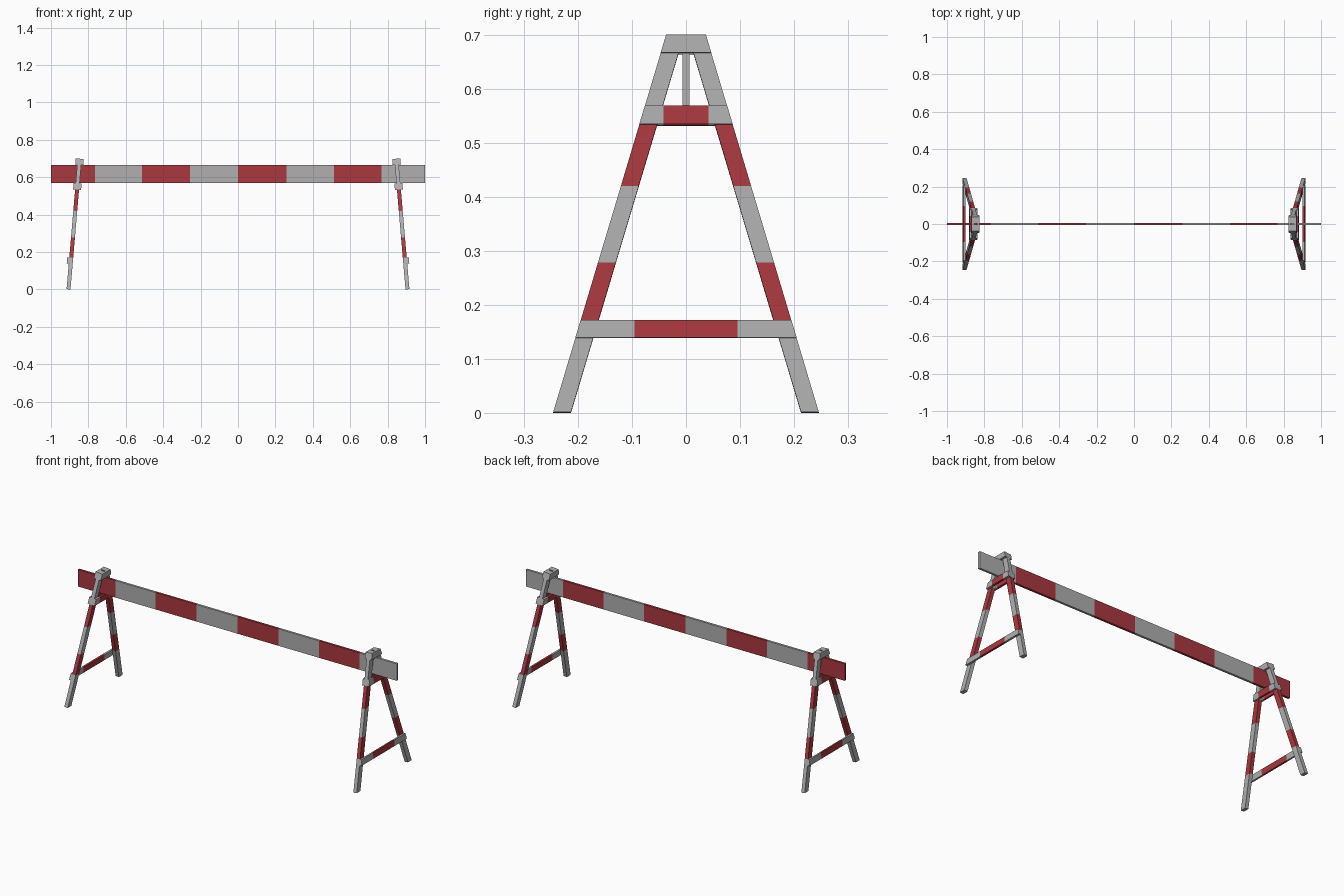
import bpy, bmesh
from math import atan2, cos
from mathutils import Matrix, Vector

cube = bpy.data.objects.get("Cube")
if cube:
    bpy.data.objects.remove(cube, do_unlink=True)


def material(name, rgb):
    mat = bpy.data.materials.new(name)
    mat.use_nodes = True
    mat.diffuse_color = (*rgb, 1)
    mat.node_tree.nodes["Principled BSDF"].inputs["Base Color"].default_value = (*rgb, 1)
    return mat


PAINTS = [material("light grey paint", (0.44, 0.43, 0.43)),
          material("red paint", (0.40, 0.04, 0.05))]

HEIGHT = 0.70
FOOT_X, TOP_X = 0.906, 0.846        # trestle centre line at floor and top
FOOT_Y, TOP_Y = 0.246, 0.037        # outer edge of a leg at floor and top
LEG_W, LEG_T, PLATE_T = 0.033, 0.021, 0.011
LEAN = atan2(FOOT_X - TOP_X, HEIGHT)


def outer(z):
    """Outer edge of the leg at height z."""
    return FOOT_Y + (TOP_Y - FOOT_Y) * z / HEIGHT


def striped_slab(name, profile, x0, x1, axis, cuts, is_red, frame=Matrix()):
    """Extrude a (y, z) profile along x, cut it into bands and paint them."""
    bm = bmesh.new()
    face = bm.faces.new([bm.verts.new((x0, y, z)) for y, z in profile])
    ext = bmesh.ops.extrude_face_region(bm, geom=[face])["geom"]
    bmesh.ops.translate(bm, vec=(x1 - x0, 0, 0),
                        verts=[g for g in ext if isinstance(g, bmesh.types.BMVert)])
    normal = Vector([float(i == axis) for i in range(3)])
    for c in cuts:
        bmesh.ops.bisect_plane(bm, geom=bm.verts[:] + bm.edges[:] + bm.faces[:],
                               plane_co=normal * c, plane_no=normal)
    for f in bm.faces:
        f.material_index = int(is_red(f.calc_center_median()[axis]))
    bm.transform(frame)
    bmesh.ops.recalc_face_normals(bm, faces=bm.faces[:])
    mesh = bpy.data.meshes.new(name)
    bm.to_mesh(mesh)
    bm.free()
    for paint in PAINTS:
        mesh.materials.append(paint)
    obj = bpy.data.objects.new(name, mesh)
    bpy.context.collection.objects.link(obj)
    return obj


def cross_plate(name, z0, z1, x0, x1, red_half, frame):
    """Plate with ends that follow the legs and a red middle."""
    profile = [(-outer(z0), z0), (outer(z0), z0), (outer(z1), z1), (-outer(z1), z1)]
    cuts = (-red_half, red_half) if red_half else ()
    striped_slab(name, profile, x0, x1, 1, cuts, lambda y: abs(y) < red_half, frame)


# Striped board through both trestles
STRIPES = (-0.765, -0.513, -0.257, 0, 0.26, 0.513, 0.767)
striped_slab("board", [(-0.0065, 0.57), (0.0065, 0.57), (0.0065, 0.666), (-0.0065, 0.666)],
             -1, 1, 0, STRIPES, lambda x: sum(x > c for c in STRIPES) % 2 == 0)

# Two leaning trestles
for side, label in ((1, "left"), (-1, "right")):
    frame = (Matrix.Scale(side, 4, (1, 0, 0)) @ Matrix.Translation((FOOT_X, 0, 0.001))
             @ Matrix.Rotation(-LEAN, 4, "Y") @ Matrix.Scale(1 / cos(LEAN) - 0.003, 4, (0, 0, 1)))
    half = LEG_T / 2

    # Legs with red bands
    for s, end in ((-1, "front"), (1, "back")):
        profile = [(s * outer(0), 0), (s * (outer(0) - LEG_W), 0),
                   (s * (TOP_Y - LEG_W), HEIGHT), (s * TOP_Y, HEIGHT)]
        striped_slab(f"{label}_{end}_leg", profile, -half, half, 2,
                     (0.17, 0.278, 0.42, 0.535),
                     lambda z: 0.17 < z < 0.278 or 0.42 < z < 0.535, frame)

    # Lower rail on the outside, upper rail and head clamp on both sides
    cross_plate(f"{label}_lower_rail", 0.137, 0.17, half, half + PLATE_T, 0.095, frame)
    for x, face in ((half, "outer"), (-half - PLATE_T, "inner")):
        cross_plate(f"{label}_{face}_upper_rail", 0.534, 0.568, x, x + PLATE_T, 0.042, frame)
        cross_plate(f"{label}_{face}_head_plate", 0.667, HEIGHT, x, x + PLATE_T, 0, frame)
